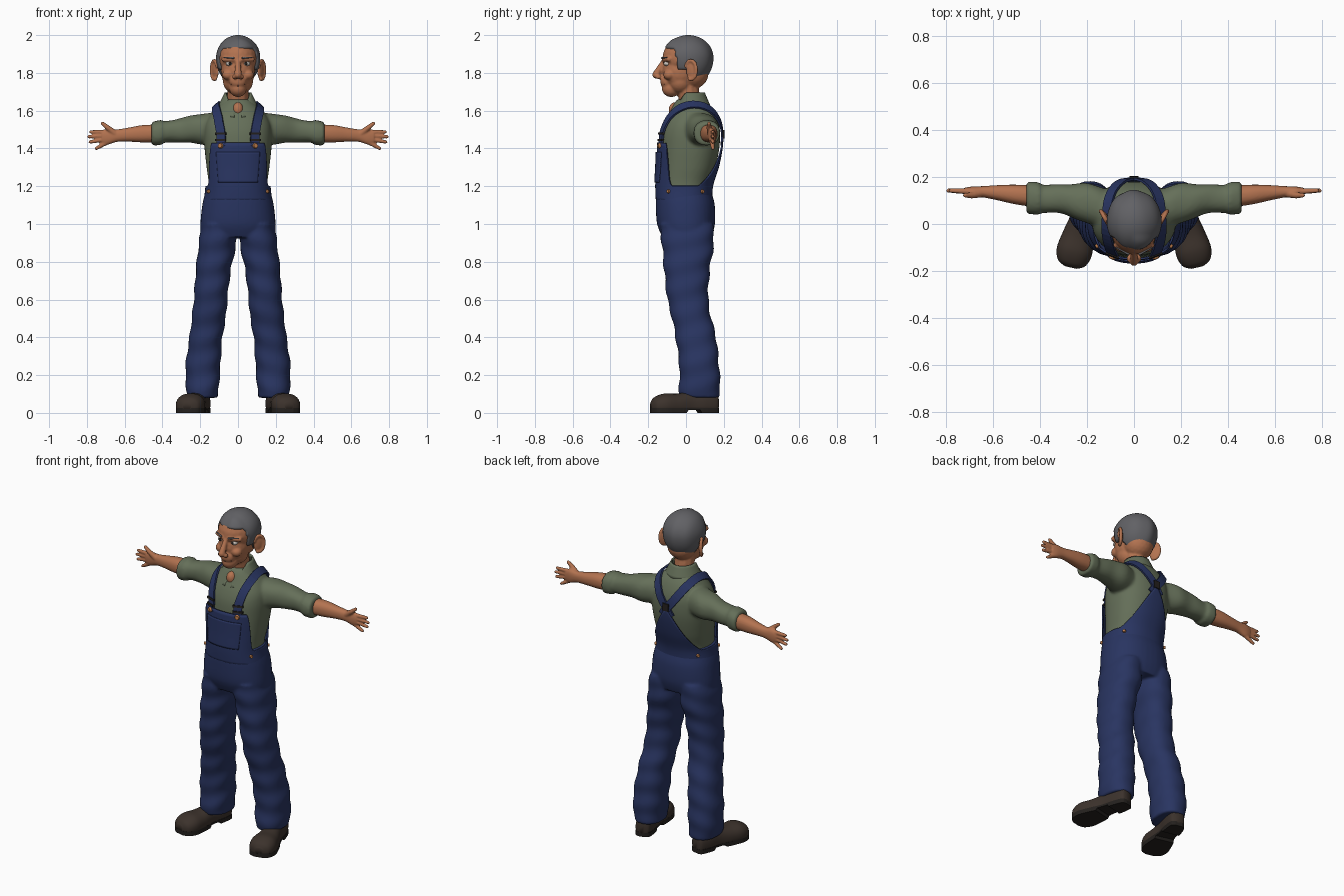
import bpy, bmesh, math
from mathutils import Vector, Matrix
from mathutils.bvhtree import BVHTree

if "Cube" in bpy.data.objects:
    bpy.data.objects.remove(bpy.data.objects["Cube"], do_unlink=True)


def paint(name, red, green, blue):
    mat = bpy.data.materials.new(name)
    mat.use_nodes = True
    mat.diffuse_color = (red, green, blue, 1)
    mat.node_tree.nodes["Principled BSDF"].inputs["Base Color"].default_value = (red, green, blue, 1)
    return mat


skin = paint("tan skin", .45, .17, .08)
lip = paint("lip brown", .28, .09, .05)
cotton = paint("sage cotton", .13, .16, .1)
denim = paint("blue denim", .022, .035, .12)
grey = paint("grey hair", .12, .12, .13)
leather = paint("brown leather", .045, .032, .025)
dark = paint("dark rubber", .018, .015, .013)
copper = paint("copper", .5, .2, .07)
white = paint("eye white", .6, .55, .5)


def ease(t):
    t = min(1, max(0, t))
    return t * t * (3 - 2 * t)


def finish(name, bm, mat, voxel=0, soften=0, thickness=0, mirror=False, smooth=True):
    bmesh.ops.recalc_face_normals(bm, faces=bm.faces)
    mesh = bpy.data.meshes.new(name)
    bm.to_mesh(mesh)
    bm.free()
    mesh.materials.append(mat)
    for face in mesh.polygons:
        face.use_smooth = smooth
    obj = bpy.data.objects.new(name, mesh)
    bpy.context.collection.objects.link(obj)
    if voxel:
        mod = obj.modifiers.new("Fuse", 'REMESH')
        mod.mode, mod.voxel_size, mod.use_smooth_shade = 'VOXEL', voxel, True
    if soften:
        mod = obj.modifiers.new("Soften", 'SMOOTH')
        mod.factor, mod.iterations = .5, soften
    if thickness:
        mod = obj.modifiers.new("Thickness", 'SOLIDIFY')
        mod.thickness, mod.offset = thickness, 0
    if mirror:
        obj.modifiers.new("Mirror", 'MIRROR')
    return obj


def spline(rows, steps=8):
    """Catmull-Rom through rows of numbers."""
    out = []
    for i in range(len(rows) - 1):
        quad = [rows[max(0, i - 1)], rows[i], rows[i + 1], rows[min(len(rows) - 1, i + 2)]]
        for k in range(steps):
            t = k / steps
            out.append(tuple(b + .5 * t * (c - a + t * (2 * a - 5 * b + 4 * c - d + t * (3 * (b - c) + d - a)))
                             for a, b, c, d in zip(*quad)))
    return out + [tuple(rows[-1])]


def ring_point(row, angle, grow=0, scale=1):
    t, u, ru, v, rv = row
    s, c = math.sin(angle), math.cos(angle)
    return (t, u + (ru + grow) * scale * math.copysign(abs(s) ** .88, s),
            v - (rv + grow) * scale * math.copysign(abs(c) ** .88, c))


def loft(bm, rows, axis='z', side=1, fold=0, count=40):
    """Skin oval rings (position, centre, radius, centre, radius) along an axis."""
    rings = []
    for row in spline(rows):
        ring = []
        for k in range(count):
            a = math.tau * k / count
            wave = 1 + fold * math.sin(48 * row[0] + 2 * math.sin(a + 1))
            t, u, v = ring_point(row, a, 0, wave)
            co = {'z': (u, v, t), 'x': (t, v, u), 'y': (u, t, v)}[axis]
            ring.append(bm.verts.new((co[0] * side, co[1], co[2])))
        rings.append(ring)
    for low, high in zip(rings, rings[1:]):
        for k in range(count):
            n = (k + 1) % count
            bm.faces.new((low[k], low[n], high[n], high[k]))
    bm.faces.new(rings[0])
    bm.faces.new(rings[-1])


def ball(bm, centre, radii, tilt=0, detail=3):
    place = Matrix.Translation(centre) @ Matrix.Rotation(tilt, 4, 'Z') @ Matrix.Diagonal((*radii, 1))
    bmesh.ops.create_icosphere(bm, subdivisions=detail, radius=1, matrix=place)


def limb(bm, start, end, r_start, r_end, count=10):
    for k in range(count + 1):
        t = k / count
        r = r_start + (r_end - r_start) * t
        ball(bm, Vector(start).lerp(Vector(end), t), (r, r, r), 0, 2)


# Shirt with rolled sleeves
body = [(1.1, 0, .168, -.01, .13), (1.2, 0, .155, -.01, .135), (1.3, 0, .166, .008, .148),
        (1.4, 0, .177, .02, .156), (1.48, 0, .18, .025, .155), (1.54, 0, .17, .03, .142),
        (1.6, 0, .13, .033, .115), (1.64, 0, .09, .028, .09), (1.66, 0, .07, .025, .07)]
sleeve = [(.08, 1.5, .085, .05, .09), (.2, 1.503, .08, .087, .085), (.3, 1.497, .064, .105, .063),
          (.39, 1.486, .057, .108, .06), (.405, 1.484, .065, .11, .069), (.45, 1.48, .062, .11, .068),
          (.458, 1.48, .054, .11, .06)]
bm = bmesh.new()
loft(bm, body, count=64)
for s in (1, -1):
    loft(bm, sleeve, 'x', s, .025)
shirt = finish("shirt", bm, cotton, .009, 3)

# Trousers
bm = bmesh.new()
loft(bm, [(.93, 0, .195, .005, .13), (1, 0, .199, 0, .153), (1.1, 0, .189, -.004, .156),
          (1.17, 0, .173, -.012, .147), (1.205, 0, .167, -.015, .144)])
leg = [(1, .1, .09, 0, .14), (.9, .108, .099, .01, .138), (.75, .131, .092, .005, .12),
       (.6, .145, .089, .01, .108), (.5, .155, .09, .03, .104), (.4, .17, .087, .052, .107),
       (.25, .185, .092, .07, .105), (.13, .188, .086, .072, .109), (.08, .187, .08, .07, .104)]
for s in (1, -1):
    loft(bm, leg, 'z', s, .035)
finish("trousers", bm, denim, .0095, 2)

# Bib, back panel and pocket follow the torso
torso = spline(body)


def torso_point(angle, z, grow):
    i = max(k for k in range(len(torso) - 1) if torso[k][0] <= z)
    low, high = torso[i], torso[i + 1]
    t = (z - low[0]) / (high[0] - low[0])
    return Vector(ring_point([a + (b - a) * t for a, b in zip(low, high)], angle, grow)[i_] for i_ in (1, 2, 0))


def panel(name, span, low, top, grow, mat, columns, thickness):
    bm = bmesh.new()
    grid = []
    for c in range(columns + 1):
        a = span * (2 * c / columns - 1)
        grid.append([bm.verts.new(torso_point(a, low + (top(a) - low) * r / 16, grow)) for r in range(17)])
    for left, right in zip(grid, grid[1:]):
        for r in range(16):
            bm.faces.new((left[r], right[r], right[r + 1], left[r + 1]))
    bmesh.ops.remove_doubles(bm, verts=bm.verts, dist=.0001)
    return finish(name, bm, mat, thickness=thickness)


def bib_top(a):
    x = .165 * abs(math.sin(a))
    if math.cos(a) > 0:
        return 1.2 + .23 * ease((.155 - x) / .045)
    return 1.2 + .27 * max(0, 1 - x / .15) ** 1.2


panel("bib_and_back_panel", math.pi, 1.12, bib_top, .014, denim, 160, .008)
panel("bib_pocket", .58, 1.22, lambda a: 1.38, .02, denim, 24, .007)

# Straps, sliders and studs sit on the shirt surface
bpy.context.view_layer.update()
tree = BVHTree.FromObject(shirt, bpy.context.evaluated_depsgraph_get())


def strap(name, points, half, lift):
    bm = bmesh.new()
    hits = [tree.find_nearest(Vector(p))[:2] for p in spline(points, 6)]
    rings = []
    for i, (spot, normal) in enumerate(hits):
        along = hits[min(i + 1, len(hits) - 1)][0] - hits[max(i - 1, 0)][0]
        across = along.cross(normal).normalized() * half
        rings.append([bm.verts.new(spot + across * w + normal * (lift + h))
                      for w, h in ((-1, -.006), (1, -.006), (1, .004), (-1, .004))])
    for one, two in zip(rings, rings[1:]):
        for k in range(4):
            n = (k + 1) % 4
            bm.faces.new((one[k], one[n], two[n], two[k]))
    bm.faces.new(rings[0])
    bm.faces.new(rings[-1])
    finish(name, bm, denim, smooth=False)


def seat(point, lift):
    spot, normal = tree.find_nearest(Vector(point))[:2]
    return Matrix.Translation(spot + normal * lift) @ normal.to_track_quat('Z', 'Y').to_matrix().to_4x4()


studs, sliders = bmesh.new(), bmesh.new()
for s, word in ((1, "left"), (-1, "right")):
    strap(word + "_strap", [(s * .098, -.15, 1.41), (s * .095, -.14, 1.48), (s * .112, -.1, 1.57),
                            (s * .115, .02, 1.63), (s * .1, .12, 1.61), (s * .05, .18, 1.53),
                            (0, .19, 1.465), (-s * .03, .19, 1.42)], .024, .013)
    for point, radius in (((s * .1, -.16, 1.415), .016), ((s * .15, -.09, 1.172), .011),
                          ((s * .14, .085, 1.172), .011)):
        bmesh.ops.create_cone(studs, cap_ends=True, segments=16, radius1=radius, radius2=radius * .7,
                              depth=.014, matrix=seat(point, .022))
    for height in (1.445, 1.48):
        bmesh.ops.create_cube(sliders, size=1, matrix=seat((s * .095, -.14, height), .016)
                              @ Matrix.Diagonal((.06, .012, .012, 1)))
bmesh.ops.create_cube(sliders, size=1, matrix=seat((0, .19, 1.475), .018) @ Matrix.Diagonal((.04, .045, .01, 1)))
finish("overall_studs", studs, copper, smooth=False)
finish("strap_sliders", sliders, dark, smooth=False)

# Shirt collar, open at the front with pointed tips
bm = bmesh.new()
grid = []
for c in range(49):
    a = .2 + (math.tau - .4) * c / 48
    front = ease((math.cos(a) - .2) / .75)
    column = []
    for r in range(6):
        t = r / 5
        z = (1.695 - .06 * front) * (1 - t) + (1.625 - .06 * front) * t
        wide, deep = .066 + .034 * t, .073 + .03 * t + .022 * t * front
        column.append(bm.verts.new((wide * math.sin(a), .022 - deep * math.cos(a), z)))
    grid.append(column)
for left, right in zip(grid, grid[1:]):
    for r in range(5):
        bm.faces.new((left[r], right[r], right[r + 1], left[r + 1]))
finish("collar", bm, cotton, thickness=.009)

# Forearms and hands, palms forward
bm = bmesh.new()
loft(bm, [(.4, 1.48, .046, .115, .046), (.5, 1.478, .046, .125, .042), (.58, 1.473, .037, .133, .032),
          (.64, 1.468, .033, .137, .024), (.69, 1.462, .042, .139, .02), (.72, 1.46, .034, .139, .015)], 'x')
for tip_x, tip_z, root_z in ((.779, 1.488, 1.487), (.789, 1.462, 1.469), (.782, 1.434, 1.452), (.75, 1.4, 1.435)):
    limb(bm, (.69, .138, root_z), (tip_x, .142, tip_z), .014, .0095, 14)
limb(bm, (.65, .13, 1.478), (.69, .122, 1.51), .018, .014)
limb(bm, (.69, .122, 1.51), (.718, .122, 1.533), .014, .01)
finish("forearms_and_hands", bm, skin, .005, 2, mirror=True)

# Head, neck, nose and ears
bm = bmesh.new()
ball(bm, (0, 0, 1.88), (.106, .125, .108))
ball(bm, (0, .035, 1.8), (.086, .085, .085))
ball(bm, (0, -.03, 1.81), (.09, .096, .11))
ball(bm, (0, -.03, 1.755), (.08, .07, .07))
ball(bm, (0, -.078, 1.718), (.046, .05, .046))
ball(bm, (0, -.1, 1.755), (.045, .036, .04))
ball(bm, (0, -.058, 1.605), (.03, .034, .04))
limb(bm, (0, .03, 1.6), (0, .005, 1.74), .058, .06)
limb(bm, (0, -.12, 1.86), (0, -.158, 1.79), .013, .021)
for s in (1, -1):
    ball(bm, (s * .052, -.088, 1.79), (.032, .032, .028))
    ball(bm, (s * .018, -.147, 1.779), (.014, .016, .012))
    limb(bm, (s * .02, -.116, 1.872), (s * .075, -.09, 1.872), .014, .014)
    ball(bm, (s * .12, .028, 1.812), (.011, .032, .05), -.5 * s)
    for k in range(24):
        a = -1.9 + 4.6 * k / 23
        y, z = .032 * math.cos(a), .05 * math.sin(a)
        ball(bm, (s * (.125 + y * .5), .026 + y * .9, 1.815 + z), (.01, .01, .01), 0, 2)
finish("head", bm, skin, .0055, 3)

# Eyes, eyebrows and mouth
whites, pupils, brows, mouth = (bmesh.new() for k in range(4))
for s in (1, -1):
    ball(whites, (s * .045, -.098, 1.849), (.02, .02, .013))
    ball(pupils, (s * .043, -.115, 1.85), (.008, .005, .008))
    limb(brows, (s * .024, -.128, 1.879), (s * .075, -.101, 1.882), .006, .004, 16)
    limb(mouth, (0, -.127, 1.732), (s * .034, -.114, 1.739), .0055, .004, 16)
finish("eyes", whites, white)
finish("pupils", pupils, dark)
finish("eyebrows", brows, grey, .003, 2)
finish("mouth", mouth, lip, .003, 2)

# Hair: a cap that sinks into the head below the hairline
bm = bmesh.new()
bmesh.ops.create_uvsphere(bm, u_segments=80, v_segments=56, radius=1)
middle = Vector((0, .012, 1.88))
for v in bm.verts:
    x, y, z = v.co
    spot = Vector((x * .117, y * .132, z * (.12 if z > 0 else .15)))
    here = middle + spot
    line = 1.82 - .075 * ease(here.y / .05) + .115 * ease((-.045 - here.y) / .02)
    sink = ease((line - here.z) / .018)
    comb = 1 + .012 * math.sin(75 * here.x + 14 * here.y) * (1 - z * z)
    quiff = 1 + .05 * ease((-.04 - here.y) / .04) * ease((here.x + .02) / .04)
    v.co = middle + spot * comb * (quiff - .22 * sink)
finish("hair", bm, grey)

# Work boots, toes turned out
boot = [(.175, 0, .02, .05, .03), (.16, 0, .042, .05, .06), (.1, 0, .051, .05, .07), (.03, 0, .052, .045, .068),
        (-.05, 0, .067, .04, .062), (-.12, 0, .076, .04, .062), (-.17, 0, .06, .037, .046), (-.19, 0, .025, .037, .02)]
turn = Matrix.Translation((.225, 0, 0)) @ Matrix.Rotation(.24, 4, 'Z')
for name, mat in (("boots", leather), ("boot_soles", dark)):
    bm = bmesh.new()
    loft(bm, boot, 'y')
    for v in bm.verts:
        if mat == leather:
            v.co.z = max(.02, v.co.z)
        else:
            v.co.z = .026 if v.co.z > .041 else .014 * (0 < v.co.y < .07)
    bmesh.ops.transform(bm, matrix=turn, verts=bm.verts)
    finish(name, bm, mat, mirror=True, smooth=mat == leather)
